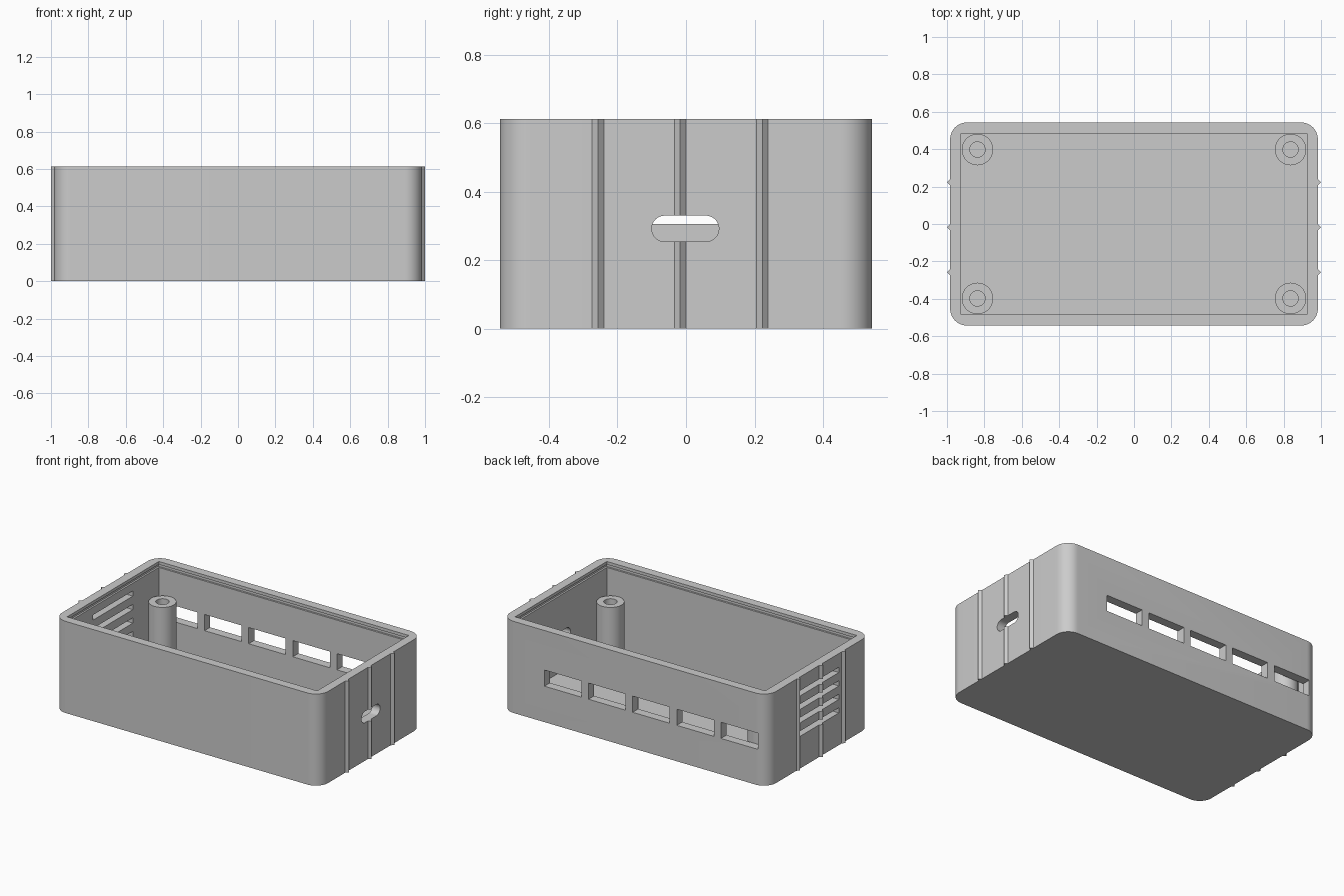
import bpy
import bmesh
import math

if "Cube" in bpy.data.objects:
    bpy.data.objects.remove(bpy.data.objects["Cube"], do_unlink=True)

W, D, H = 0.983, 0.543, 0.612      # half width, half depth, height
IN_X, IN_Y, FLOOR = 0.924, 0.484, 0.06

grey = bpy.data.materials.new("light_grey_plastic")
grey.use_nodes = True
colour = (0.6, 0.6, 0.6, 1)
grey.diffuse_color = colour
grey.node_tree.nodes["Principled BSDF"].inputs["Base Color"].default_value = colour


def prism(name, points, offset):
    """Extrude a closed flat outline along the offset vector."""
    bm = bmesh.new()
    base = bm.faces.new([bm.verts.new(p) for p in points])
    top = bmesh.ops.extrude_face_region(bm, geom=[base])
    verts = [v for v in top["geom"] if isinstance(v, bmesh.types.BMVert)]
    bmesh.ops.translate(bm, verts=verts, vec=offset)
    bmesh.ops.recalc_face_normals(bm, faces=bm.faces)
    mesh = bpy.data.meshes.new(name)
    bm.to_mesh(mesh)
    bm.free()
    obj = bpy.data.objects.new(name, mesh)
    bpy.context.collection.objects.link(obj)
    mesh.materials.append(grey)
    return obj


def box(name, x0, x1, y0, y1, z0, z1):
    outline = [(x0, y0, z0), (x1, y0, z0), (x1, y1, z0), (x0, y1, z0)]
    return prism(name, outline, (0, 0, z1 - z0))


def rounded(hx, hy, r, steps):
    """Outline of a rectangle with round corners, as 2D points."""
    pts = []
    for i, (sx, sy) in enumerate([(1, 1), (-1, 1), (-1, -1), (1, -1)]):
        for k in range(steps + 1):
            a = (i + k / steps) * math.pi / 2
            pts.append((sx * (hx - r) + r * math.cos(a), sy * (hy - r) + r * math.sin(a)))
    return pts


def combine(target, tool, operation):
    """Apply a boolean and remove the tool."""
    mod = target.modifiers.new("combine", "BOOLEAN")
    mod.operation, mod.object, mod.solver = operation, tool, "EXACT"
    bpy.ops.object.select_all(action="DESELECT")
    bpy.context.view_layer.objects.active = target
    target.select_set(True)
    bpy.ops.object.modifier_apply(modifier=mod.name)
    bpy.data.objects.remove(tool, do_unlink=True)


def smooth(obj):
    bpy.ops.object.select_all(action="DESELECT")
    bpy.context.view_layer.objects.active = obj
    obj.select_set(True)
    bpy.ops.object.shade_smooth_by_angle(angle=math.radians(30))


# Outer case with round vertical corners
case = prism("case", [(x, y, 0) for x, y in rounded(W, D, 0.09, 12)], (0, 0, H))

# Triangular ridges on both ends
for side in (-1, 1):
    for y in (-0.257, -0.017, 0.223):
        ridge = prism("ridge", [(side * (W - 0.02), y - 0.017, 0), (side * W, y - 0.017, 0),
                                (side * 1.0, y, 0), (side * W, y + 0.017, 0),
                                (side * (W - 0.02), y + 0.017, 0)], (0, 0, H))
        combine(case, ridge, "UNION")

# Open cavity and the narrow lid groove under the rim
combine(case, box("cavity", -IN_X, IN_X, -IN_Y, IN_Y, FLOOR, H + 0.1), "DIFFERENCE")
g = 0.012
combine(case, box("groove", -IN_X - g, IN_X + g, -IN_Y - g, IN_Y + g, 0.572, 0.592), "DIFFERENCE")

# Row of five windows in the back wall
for i in range(5):
    x = -0.775 + 0.326 * i
    combine(case, box("window", x - 0.137, x + 0.137, 0.4, 0.7, 0.24, 0.348), "DIFFERENCE")

# Four vent slits in the right end
for i in range(4):
    z = 0.305 + 0.09 * (i - 1)
    combine(case, box("vent", -1.2, -0.8, -0.21, 0.21, z, z + 0.035), "DIFFERENCE")

# Round-ended cable slot in the left end
slot = prism("slot", [(0.8, y - 0.002, z + 0.292) for y, z in rounded(0.098, 0.038, 0.0379, 8)],
             (0.4, 0, 0))
combine(case, slot, "DIFFERENCE")
smooth(case)


# Hollow screw posts in the four corners
def circle(r, z):
    return [(r * math.cos(math.tau * k / 48), r * math.sin(math.tau * k / 48), z) for k in range(48)]


for sx, x_name in ((-1, "right"), (1, "left")):
    for sy, y_name in ((-1, "front"), (1, "back")):
        post = prism(f"screw_post_{y_name}_{x_name}", circle(0.084, FLOOR - 0.01), (0, 0, 0.41 - FLOOR))
        combine(post, prism("bore", circle(0.041, FLOOR), (0, 0, 0.6)), "DIFFERENCE")
        post.location = (sx * 0.837, sy * 0.398, 0)
        smooth(post)
